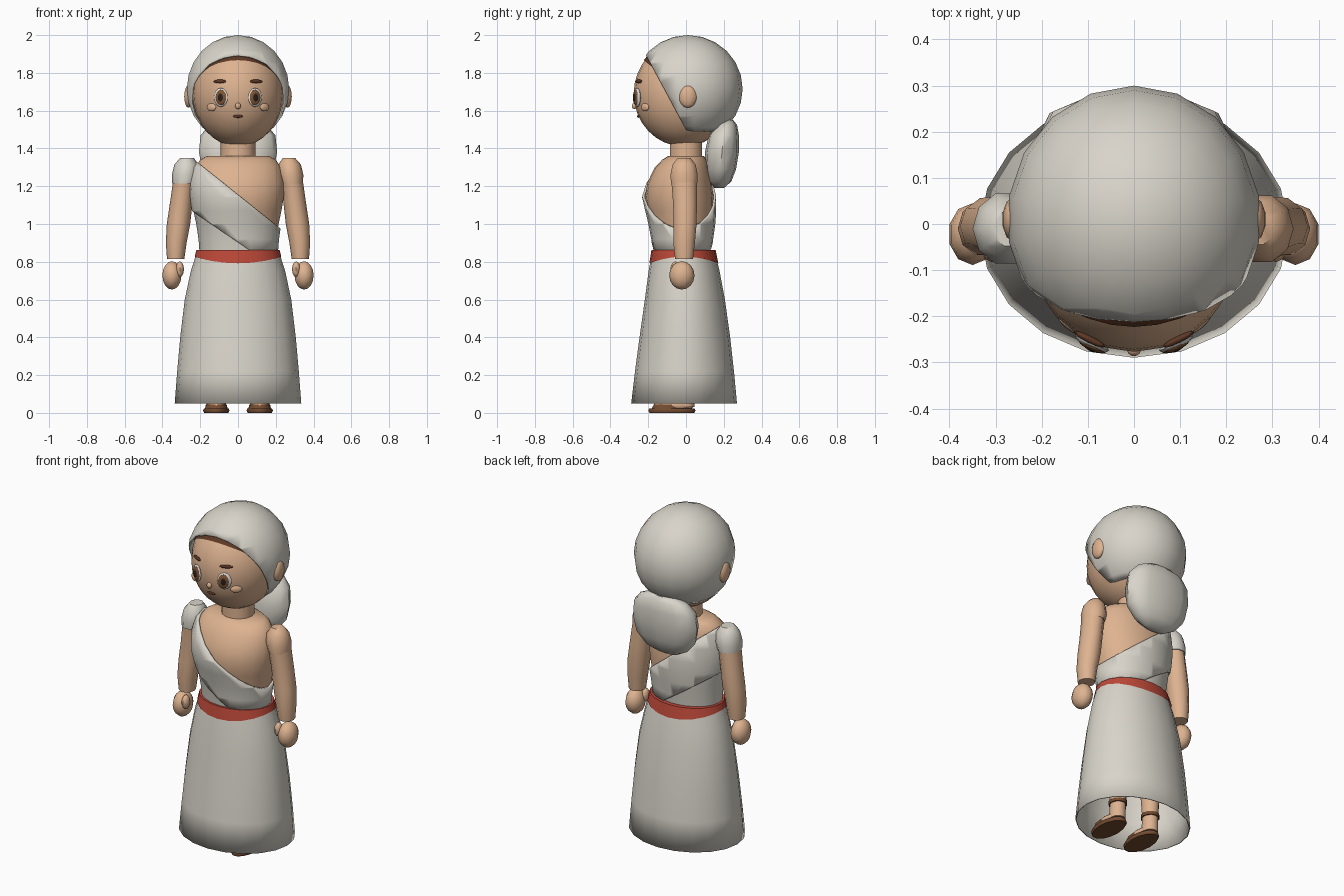
import bpy, bmesh, math
from mathutils import Vector

if "Cube" in bpy.data.objects:
    bpy.data.objects.remove(bpy.data.objects["Cube"])


def material(name, rgb):
    m = bpy.data.materials.new(name)
    m.diffuse_color = (*rgb, 1)
    m.use_nodes = True
    m.node_tree.nodes["Principled BSDF"].inputs["Base Color"].default_value = m.diffuse_color
    return m


CLOTH = material("cloth white", (0.69, 0.66, 0.59))
SKIN = material("skin", (0.73, 0.45, 0.28))
RED = material("belt red", (0.50, 0.065, 0.04))
HAIR = material("hair brown", (0.11, 0.04, 0.018))
LEATHER = material("sandal brown", (0.17, 0.07, 0.03))
IRIS = material("iris brown", (0.22, 0.09, 0.035))
DARK = material("pupil black", (0.02, 0.015, 0.012))
WHITE = material("eye white", (0.75, 0.74, 0.72))


def finish(name, bm, mat, angle=50, thick=0):
    bmesh.ops.recalc_face_normals(bm, faces=bm.faces)
    me = bpy.data.meshes.new(name)
    bm.to_mesh(me)
    bm.free()
    me.materials.append(mat)
    ob = bpy.data.objects.new(name, me)
    bpy.context.collection.objects.link(ob)
    if thick:
        mod = ob.modifiers.new("thickness", "SOLIDIFY")
        mod.thickness, mod.offset = thick, -1
    bpy.ops.object.select_all(action="DESELECT")
    bpy.context.view_layer.objects.active = ob
    ob.select_set(True)
    bpy.ops.object.shade_smooth_by_angle(angle=math.radians(angle))
    return ob


def cut(bm, point, normal):
    """Remove everything on the side the normal points to."""
    bmesh.ops.bisect_plane(bm, geom=bm.verts[:] + bm.edges[:] + bm.faces[:],
                           plane_co=Vector(point), plane_no=Vector(normal), clear_outer=True)


def loft_mesh(rows, seg=16, caps=(True, True), power=1.0, grow=0.0):
    """Rows of (z, centre x, centre y, radius x, radius y) joined into a skin."""
    bm = bmesh.new()
    rings = []
    for z, cx, cy, rx, ry in rows:
        ring = []
        for i in range(seg):
            a = 2 * math.pi * i / seg
            c, s = math.cos(a), math.sin(a)
            x = math.copysign(abs(c) ** power, c) * (rx + grow)
            y = math.copysign(abs(s) ** power, s) * (ry + grow)
            ring.append(bm.verts.new((cx + x, cy + y, z)))
        rings.append(ring)
    for lo, hi in zip(rings, rings[1:]):
        for i in range(seg):
            j = (i + 1) % seg
            bm.faces.new((lo[i], lo[j], hi[j], hi[i]))
    if caps[0]:
        bm.faces.new(rings[0][::-1])
    if caps[1]:
        bm.faces.new(rings[-1])
    return bm


def ball_mesh(loc, radii, seg=16, rings=10, turn=0.0):
    bm = bmesh.new()
    bmesh.ops.create_uvsphere(bm, u_segments=seg, v_segments=rings, radius=1)
    ct, st = math.cos(turn), math.sin(turn)
    for v in bm.verts:
        x, y, z = (v.co[k] * radii[k] for k in range(3))
        v.co = (loc[0] + x * ct - y * st, loc[1] + x * st + y * ct, loc[2] + z)
    return bm


def ball(name, mat, *args, **kw):
    return finish(name, ball_mesh(*args, **kw), mat)


# Skirt: hollow, open at the hem
SKIRT = [(0.05, 0, -0.01, 0.335, 0.28), (0.22, 0, -0.008, 0.322, 0.262),
         (0.40, 0, -0.006, 0.306, 0.24), (0.60, 0, -0.006, 0.282, 0.212),
         (0.75, 0, -0.01, 0.25, 0.188), (0.86, 0, -0.013, 0.215, 0.165)]
finish("skirt", loft_mesh(SKIRT, 20, (False, True)), CLOTH, thick=0.006)

# Belt: deeper at the front and back than at the sides
belt = loft_mesh([(0.80, 0, -0.0115, 0.233, 0.1765), (0.863, 0, -0.013, 0.214, 0.164)],
                 20, (False, True), grow=0.006)
for v in belt.verts:
    if v.co.z < 0.82:
        side = abs(v.co.x) / 0.239
        v.co.z = 0.792 + 0.035 * side ** 2
        v.co.x *= 1 - 0.04 * side ** 2
finish("belt", belt, RED)

# Torso, with the cloth bodice and the slanting sash over it
TORSO = [(0.84, 0, -0.02, 0.197, 0.143), (0.92, 0, -0.02, 0.203, 0.15),
         (1.00, 0, -0.022, 0.215, 0.163), (1.07, 0, -0.028, 0.23, 0.174),
         (1.14, 0, -0.036, 0.242, 0.182), (1.22, 0, -0.034, 0.245, 0.17),
         (1.30, 0, -0.02, 0.228, 0.145), (1.34, 0, -0.008, 0.20, 0.118),
         (1.36, 0, 0, 0.165, 0.095)]
finish("torso", loft_mesh(TORSO, 20), SKIN)
bodice = loft_mesh(TORSO, 20, (False, False), grow=0.006)
cut(bodice, (0, 0, 1.15), (0.8, 0, 1))
finish("bodice", bodice, CLOTH)
sash = loft_mesh(TORSO, 20, (False, False), grow=0.014)
cut(sash, (0, 0, 1.155), (0.8, 0, 1))
cut(sash, (0, 0, 0.903), (-0.68, 0, -1))
finish("sash", sash, CLOTH, thick=0.012)

# Neck and head
finish("neck", loft_mesh([(1.34, 0, 0, 0.092, 0.088), (1.46, 0, 0, 0.092, 0.088)], 14), SKIN)
HC, HR = (0, -0.012, 1.69), (0.24, 0.265, 0.28)
ball("head", SKIN, HC, HR, 24, 16)

# Hairline showing under the head scarf
hair = ball_mesh(HC, (0.246, 0.273, 0.283), 24, 16)
cut(hair, (0, -0.22, 1.865), (0, -0.8, -1))
cut(hair, (0, -0.05, 0), (0, 1, 0))
finish("hair", hair, HAIR)

# Head scarf: rounded shell opened for the face and trimmed at the nape
scarf = ball_mesh((0, 0.01, 1.715), (0.275, 0.29, 0.285), 18, 12)
cut(scarf, (0, -0.21, 1.89), (0, -0.39, -0.21))
cut(scarf, (0, 0, 1.49), (0, 0, -1))
finish("head_scarf", scarf, CLOTH, thick=0.01)

# Gathered end of the scarf hanging behind the neck
TAIL = [(1.19, 0, 0.175, 0.07, 0.025), (1.225, 0, 0.18, 0.135, 0.06),
        (1.29, 0, 0.185, 0.19, 0.08), (1.38, 0, 0.19, 0.207, 0.09),
        (1.47, 0, 0.2, 0.198, 0.08), (1.525, 0, 0.215, 0.15, 0.055),
        (1.55, 0, 0.225, 0.08, 0.025)]
finish("scarf_tail", loft_mesh(TAIL, 12, power=0.85), CLOTH)


def face_y(x, z):
    return HC[1] - HR[1] * math.sqrt(1 - (x / HR[0]) ** 2 - ((z - HC[2]) / HR[2]) ** 2)


def on_face(name, mat, x, z, radii, out=0.0):
    """Small rounded feature turned to follow the face."""
    y = face_y(x, z)
    turn = math.atan2(x / HR[0] ** 2, (HC[1] - y) / HR[1] ** 2)
    loc = (x + out * math.sin(turn), y - out * math.cos(turn), z)
    ball(name, mat, loc, radii, 12, 8, turn=turn)


# Face
on_face("nose", SKIN, 0, 1.625, (0.015, 0.014, 0.017), 0.003)
on_face("mouth", HAIR, 0, 1.57, (0.026, 0.006, 0.008), 0.001)
ARM = [(0.815, 0.33, -0.01, 0.046, 0.05), (0.90, 0.327, -0.01, 0.055, 0.06),
       (1.00, 0.315, -0.005, 0.062, 0.064), (1.10, 0.302, -0.005, 0.06, 0.066),
       (1.23, 0.285, -0.01, 0.058, 0.071)]
SHOULDER = [(1.215, 0.284, -0.01, 0.06, 0.073), (1.26, 0.278, -0.01, 0.068, 0.076),
            (1.315, 0.273, -0.01, 0.06, 0.064), (1.35, 0.27, -0.01, 0.032, 0.036)]
LEG = [(0.03, 0.115, -0.005, 0.045, 0.05), (0.12, 0.115, 0, 0.043, 0.046),
       (0.40, 0.112, 0, 0.06, 0.065), (0.78, 0.105, 0, 0.075, 0.08)]
SOLE = [(0, 0.115, -0.075, 0.064, 0.122), (0.012, 0.115, -0.075, 0.07, 0.128),
        (0.022, 0.115, -0.075, 0.066, 0.124)]
STRAP = [(0.022, 0.115, -0.10, 0.060, 0.085), (0.045, 0.115, -0.095, 0.055, 0.075)]
ANKLE = [(0.12, 0.115, 0, 0.05, 0.053), (0.14, 0.115, 0, 0.05, 0.053)]


def mirrored(rows, s):
    return [(z, s * cx, cy, rx, ry) for z, cx, cy, rx, ry in rows]


for s, tag in ((-1, "right"), (1, "left")):
    on_face(tag + "_eye", WHITE, s * 0.09, 1.67, (0.04, 0.012, 0.05), 0.002)
    on_face(tag + "_iris", IRIS, s * 0.087, 1.67, (0.031, 0.008, 0.041), 0.009)
    on_face(tag + "_pupil", DARK, s * 0.087, 1.67, (0.016, 0.005, 0.022), 0.014)
    on_face(tag + "_eyebrow", HAIR, s * 0.095, 1.755, (0.038, 0.008, 0.010), 0.003)
    on_face(tag + "_cheek", SKIN, s * 0.14, 1.618, (0.032, 0.010, 0.021), 0.002)
    ball(tag + "_ear", SKIN, (s * 0.262, 0.01, 1.675), (0.024, 0.048, 0.06), 10, 8)
    # Arms: one shoulder is covered by the cloth, the other is bare
    finish(tag + "_arm", loft_mesh(mirrored(ARM, s), 10), SKIN)
    cap = loft_mesh(mirrored(SHOULDER, s), 10, grow=0.004 if s < 0 else 0)
    finish(tag + "_shoulder", cap, CLOTH if s < 0 else SKIN)
    ball(tag + "_hand", SKIN, (s * 0.35, -0.022, 0.728), (0.053, 0.067, 0.075), 10, 8)
    ball(tag + "_thumb", SKIN, (s * 0.308, -0.055, 0.76), (0.022, 0.028, 0.042), 8, 6)
    # Legs, feet and sandals
    finish(tag + "_leg", loft_mesh(mirrored(LEG, s), 12), SKIN)
    ball(tag + "_foot", SKIN, (s * 0.115, -0.065, 0.04), (0.054, 0.108, 0.035), 12, 8)
    finish(tag + "_sole", loft_mesh(mirrored(SOLE, s), 14), LEATHER)
    finish(tag + "_toe_strap", loft_mesh(mirrored(STRAP, s), 14), LEATHER)
    finish(tag + "_ankle_strap", loft_mesh(mirrored(ANKLE, s), 12), LEATHER)
